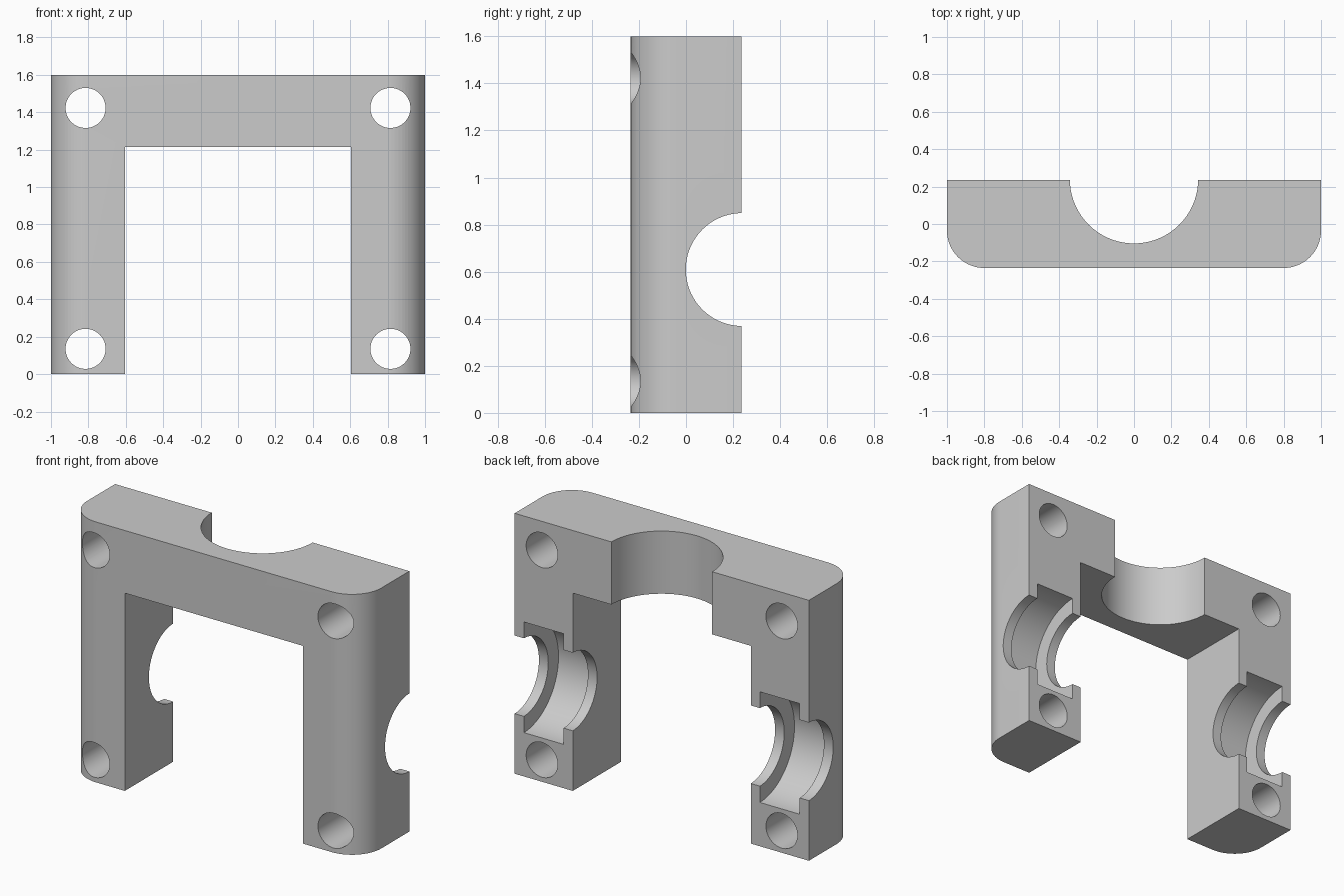
import bpy, bmesh, math
from mathutils import Matrix

cube = bpy.data.objects.get("Cube")
if cube:
    bpy.data.objects.remove(cube, do_unlink=True)

DEPTH, HEIGHT, LEG_IN = 0.47, 1.6, 0.605
BACK = DEPTH / 2 + 0.004      # bore axes lie on the back split plane
AXLE_Z = 0.609

grey = bpy.data.materials.new("light grey")
grey.use_nodes = True
colour = (0.6, 0.6, 0.6, 1)
grey.diffuse_color = colour
grey.node_tree.nodes["Principled BSDF"].inputs["Base Color"].default_value = colour


def make_object(name, bm):
    mesh = bpy.data.meshes.new(name)
    bm.to_mesh(mesh)
    bm.free()
    mesh.materials.append(grey)
    obj = bpy.data.objects.new(name, mesh)
    bpy.context.collection.objects.link(obj)
    return obj


def box(name, size, centre):
    bm = bmesh.new()
    bmesh.ops.create_cube(bm, size=1, matrix=Matrix.Translation(centre) @ Matrix.Diagonal((*size, 1)))
    return make_object(name, bm)


def cylinder(name, radius, length, centre, axis):
    turn = {"X": Matrix.Rotation(math.pi / 2, 4, "Y"),
            "Y": Matrix.Rotation(math.pi / 2, 4, "X"),
            "Z": Matrix.Identity(4)}[axis]
    bm = bmesh.new()
    bmesh.ops.create_cone(bm, cap_ends=True, segments=72, radius1=radius, radius2=radius,
                          depth=length, matrix=Matrix.Translation(centre) @ turn)
    return make_object(name, bm)


def cut(target, cutter):
    cutter.hide_render = True
    mod = target.modifiers.new("cut", "BOOLEAN")
    mod.operation, mod.solver, mod.object = "DIFFERENCE", "EXACT", cutter
    bpy.context.view_layer.objects.active = target
    bpy.ops.object.modifier_apply(modifier=mod.name)
    bpy.data.objects.remove(cutter, do_unlink=True)


# Block with its two upright front edges rounded
bm = bmesh.new()
bmesh.ops.create_cube(bm, size=1, matrix=Matrix.Translation((0, 0, HEIGHT / 2))
                      @ Matrix.Diagonal((2, DEPTH, HEIGHT, 1)))
front_edges = [e for e in bm.edges
               if all(v.co.y < 0 for v in e.verts)
               and abs(e.verts[0].co.z - e.verts[1].co.z) > 1]
bmesh.ops.bevel(bm, geom=front_edges, offset=0.2, offset_type="OFFSET",
                segments=16, profile=0.5, affect="EDGES")
bracket = make_object("bearing_bracket", bm)

# Opening between the legs and the half round notch in the crossbar
cut(bracket, box("opening_cutter", (2 * LEG_IN, 2, 2), (0, 0, 0.215)))
cut(bracket, cylinder("notch_cutter", 0.343, 2, (0, BACK, 1.4), "Z"))

# Axle bore through both legs, wider bearing seats and the bolt holes
cut(bracket, cylinder("axle_cutter", 0.24, 3, (0, BACK, AXLE_Z), "X"))
for side in (-1, 1):
    cut(bracket, cylinder("seat_cutter", 0.34, 0.27, (side * 0.802, BACK, AXLE_Z), "X"))
    for z in (0.135, 1.423):
        cut(bracket, cylinder("bolt_cutter", 0.107, 2, (side * 0.815, 0, z), "Y"))

# Smooth curved walls, keep hard edges
bpy.ops.object.select_all(action="DESELECT")
bracket.select_set(True)
bpy.context.view_layer.objects.active = bracket
bpy.ops.object.shade_smooth_by_angle(angle=math.radians(30))
